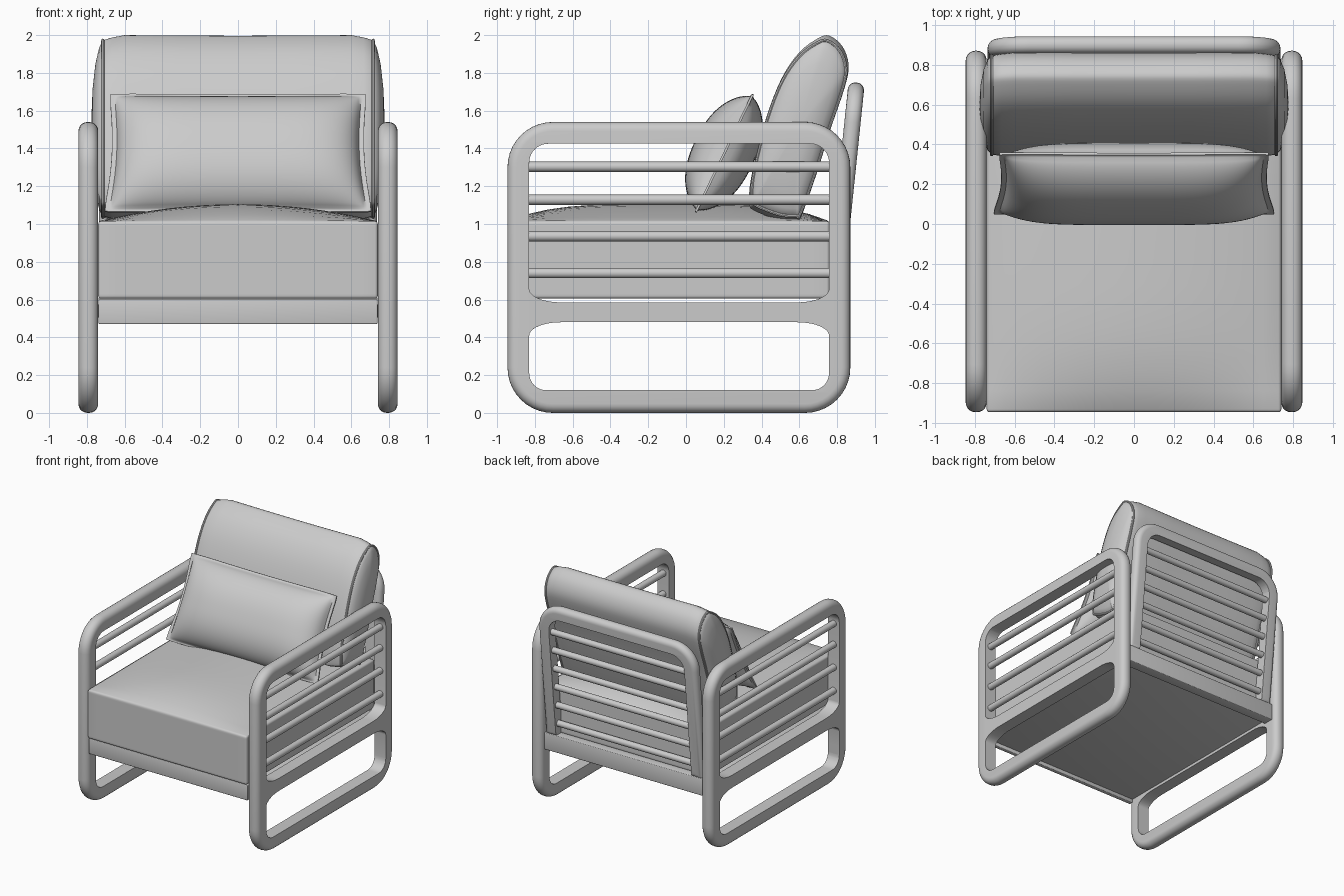
import bpy, bmesh
from math import sin, cos, pi, atan
from mathutils import Matrix, Vector

if "Cube" in bpy.data.objects:
    bpy.data.objects.remove(bpy.data.objects["Cube"])


def smooth(ob, angle=40):
    """Apply modifiers and curves as a mesh, then shade smooth by angle."""
    bpy.ops.object.select_all(action='DESELECT')
    ob.select_set(True)
    bpy.context.view_layer.objects.active = ob
    bpy.ops.object.convert(target='MESH')
    bpy.ops.object.shade_smooth_by_angle(angle=angle * pi / 180)
    return bpy.context.object


def add(name, data):
    ob = bpy.data.objects.new(name, data)
    bpy.context.collection.objects.link(ob)
    return ob


def from_bm(name, bm, angle=40, bevel=0):
    bmesh.ops.recalc_face_normals(bm, faces=bm.faces[:])
    me = bpy.data.meshes.new(name)
    bm.to_mesh(me)
    bm.free()
    ob = add(name, me)
    if bevel:
        mod = ob.modifiers.new("bevel", 'BEVEL')
        mod.width, mod.segments, mod.angle_limit = bevel, 3, pi / 4
    return smooth(ob, angle)


def rounded(corners, n=10):
    """Outline from corners (x, y, cut toward previous, cut toward next)."""
    pts = []
    for i, (x, y, ra, rb) in enumerate(corners):
        p = Vector((x, y))
        a = (Vector(corners[i - 1][:2]) - p).normalized() * ra
        b = (Vector(corners[(i + 1) % len(corners)][:2]) - p).normalized() * rb
        if ra == 0:
            pts.append(p)
            continue
        for k in range(n + 1):
            t = k / n * pi / 2
            pts.append(p + a * (1 - sin(t)) + b * (1 - cos(t)))
    return pts


def frame(name, outline, holes, bevel, flat, matrix):
    """Plate with a fully rounded outside, cut by holes with flat insides."""
    cu = bpy.data.curves.new(name, 'CURVE')
    cu.dimensions, cu.fill_mode = '2D', 'BOTH'
    cu.extrude, cu.bevel_depth, cu.offset, cu.bevel_resolution = flat, bevel, -bevel, 4
    sp = cu.splines.new('POLY')
    sp.points.add(len(outline) - 1)
    for q, p in zip(sp.points, outline):
        q.co = (p.x, p.y, 0, 1)
    sp.use_cyclic_u = True
    ob = add(name, cu)
    ob.matrix_world = matrix
    ob = smooth(ob)
    bm = bmesh.new()
    bm.from_mesh(ob.data)
    bmesh.ops.remove_doubles(bm, verts=bm.verts[:], dist=.0002)
    bmesh.ops.recalc_face_normals(bm, faces=bm.faces[:])
    bm.to_mesh(ob.data)
    bm.free()
    for pts in holes:
        bm = bmesh.new()
        f = bm.faces.new([bm.verts.new((p.x, p.y, -.2)) for p in pts])
        ext = bmesh.ops.extrude_face_region(bm, geom=[f])
        bmesh.ops.translate(bm, vec=(0, 0, .4), verts=[g for g in ext["geom"] if isinstance(g, bmesh.types.BMVert)])
        cutter = from_bm("cutter", bm)
        cutter.matrix_world = matrix
        mod = ob.modifiers.new("cut", 'BOOLEAN')
        mod.operation, mod.solver, mod.object = 'DIFFERENCE', 'EXACT', cutter
        ob = smooth(ob)
        bpy.data.objects.remove(cutter)
    mod = ob.modifiers.new("soft_edge", 'BEVEL')
    mod.width, mod.segments, mod.angle_limit = .012, 3, pi / 4
    return smooth(ob)


def rod(name, a, b, r):
    a, b = Vector(a), Vector(b)
    bm = bmesh.new()
    m = Matrix.Translation((a + b) / 2) @ (b - a).to_track_quat('Z', 'Y').to_matrix().to_4x4()
    bmesh.ops.create_cone(bm, cap_ends=True, segments=20, radius1=r, radius2=r,
                          depth=(b - a).length, matrix=m)
    return from_bm(name, bm)


def box(name, lo, hi):
    bm = bmesh.new()
    bmesh.ops.create_cube(bm, size=1)
    for v in bm.verts:
        v.co = [l + (c + 0.5) * (h - l) for l, h, c in zip(lo, hi, v.co)]
    return from_bm(name, bm, bevel=.006)


# side frames with four rods each
outer = rounded([(-.945, 0, .24, .24), (.87, 0, .24, .24), (.87, 1.54, .24, .24), (-.945, 1.54, .24, .24)])
low = rounded([(-.83, .12, .09, .09), (.757, .12, .09, .09), (.757, .48, .07, .17), (-.83, .48, .17, .07)])
high = rounded([(-.83, .585, .07, .17), (.757, .585, .17, .07), (.757, 1.425, .1, .1), (-.83, 1.425, .1, .1)])
for s, side in ((-1, "left"), (1, "right")):
    m = Matrix(((0, 0, 1, s * .7925), (1, 0, 0, 0), (0, 1, 0, 0), (0, 0, 0, 1)))
    frame(side + "_side_frame", outer, [low, high], .048, .0045, m)
    for i, z in enumerate((1.303, 1.128, .935, .74)):
        rod(f"{side}_side_rod_{i}", (s * .7925, -.86, z), (s * .7925, .79, z), .027)

# leaning back frame with rods
lean = atan(.104)
by, bz = .784, .6
m = Matrix(((1, 0, 0, 0), (0, sin(lean), -cos(lean), by), (0, cos(lean), sin(lean), bz), (0, 0, 0, 1)))
H = 1.155
arch = rounded([(-.735, 0, 0, 0), (.735, 0, 0, 0), (.735, H, .21, .21), (-.735, H, .21, .21)])
gap = rounded([(-.63, -.1, 0, 0), (.63, -.1, 0, 0), (.63, H - .1, .12, .12), (-.63, H - .1, .12, .12)])
frame("back_frame", arch, [gap], .04, .003, m)
for i in range(6):
    z = .705 + i * .16
    y = by + .104 * (z - bz)
    rod(f"back_rod_{i}", (-.66, y, z), (.66, y, z), .026)

# rails and deck under the seat
box("front_rail", (-.738, -.93, .47), (.738, -.895, .6))
box("back_rail", (-.738, .74, .47), (.738, .83, .612))
box("seat_deck", (-.74, -.9, .5), (.74, .75, .58))

# seat cushion with crowned top
bm = bmesh.new()
bmesh.ops.create_cube(bm, size=2)
bmesh.ops.subdivide_edges(bm, edges=bm.edges[:], cuts=15, use_grid_fill=True)
for v in bm.verts:
    u, w, t = v.co
    crown = .09 * (1 - u * u) * (1 - w ** 4) if t > .99 else 0
    v.co = (u * .74, -.0925 + w * .8525, .81 + t * .205 + crown)
from_bm("seat_cushion", bm, 35, .015)

# back cushion: side profile lofted across the width with bulging ends
key = [(.335, 1.11), (.345, 1.25), (.42, 1.55), (.505, 1.77), (.60, 1.91), (.70, 1.985), (.76, 1.998), (.83, 1.94),
       (.862, 1.84), (.84, 1.72), (.765, 1.5), (.69, 1.26), (.605, 1.025), (.58, 1.013), (.49, 1.02), (.36, 1.07)]
prof = []
for i in range(len(key)):
    p = [Vector(key[(i + k) % len(key)]) for k in (-1, 0, 1, 2)]
    for t in (0, .25, .5, .75):
        prof.append(.5 * (2 * p[1] + (p[2] - p[0]) * t + (2 * p[0] - 5 * p[1] + 4 * p[2] - p[3]) * t * t
                          + (3 * p[1] - p[0] - 3 * p[2] + p[3]) * t ** 3))
mid = Vector((.595, 1.52))
half = [(.775, .15), (.77, .4), (.755, .68), (.735, .86), (.715, .94), (.665, .972), (.6, .997), (.3, .992)]
stations = [(-x, s) for x, s in half] + [(0, .99)] + half[::-1]
bm = bmesh.new()
rings = [[bm.verts.new((x, *(mid + (p - mid) * s))) for p in prof] for x, s in stations]
for a, b in zip(rings, rings[1:]):
    for i in range(len(prof)):
        bm.faces.new((a[i - 1], a[i], b[i], b[i - 1]))
bm.faces.new(rings[0])
bm.faces.new(rings[-1])
from_bm("back_cushion", bm, 60)

# piping around both ends of the back cushion
for s, side in ((-1, "left"), (1, "right")):
    cu = bpy.data.curves.new("piping", 'CURVE')
    cu.dimensions, cu.bevel_depth, cu.bevel_resolution = '3D', .009, 2
    sp = cu.splines.new('POLY')
    sp.points.add(len(prof) - 1)
    for q, p in zip(sp.points, prof):
        q.co = (s * .715, *(mid + (p - mid) * .94), 1)
    sp.use_cyclic_u = True
    smooth(add(side + "_back_cushion_piping", cu))

# lumbar pillow with a thin flange and pinched sides
N, M = 56, 40
tilt = atan(.305 / .63)
up, out = Vector((0, sin(tilt), cos(tilt))), Vector((0, -cos(tilt), sin(tilt)))
centre = Vector((0, .203, 1.375))
bm = bmesh.new()
for face, depth in ((1, .162), (-1, .155)):
    grid = []
    for j in range(M + 1):
        row = []
        for i in range(N + 1):
            u, v = sin((i / N - .5) * pi), sin((j / M - .5) * pi)
            bu, bv = min(1, abs(u) / .955), min(1, abs(v) / .955)
            d = depth * ((1 - bu ** 5) ** .55) * ((1 - bv ** 2.4) ** .65)
            edge = 0 if max(abs(u), abs(v)) > .9999 else .006
            p = centre + up * (v * .352 * (1 - .025 * (1 - u * u)) * (1 - .02 * u ** 8)) + out * (face * (d + edge))
            p.x = u * (.70 - .015 * v) * (1 - .045 * (1 - v * v)) * (1 - .015 * v ** 8)
            row.append(bm.verts.new(p))
        grid.append(row)
    for j in range(M):
        for i in range(N):
            bm.faces.new((grid[j][i], grid[j][i + 1], grid[j + 1][i + 1], grid[j + 1][i]))
bmesh.ops.remove_doubles(bm, verts=bm.verts[:], dist=.0005)
from_bm("lumbar_pillow", bm, 50)
